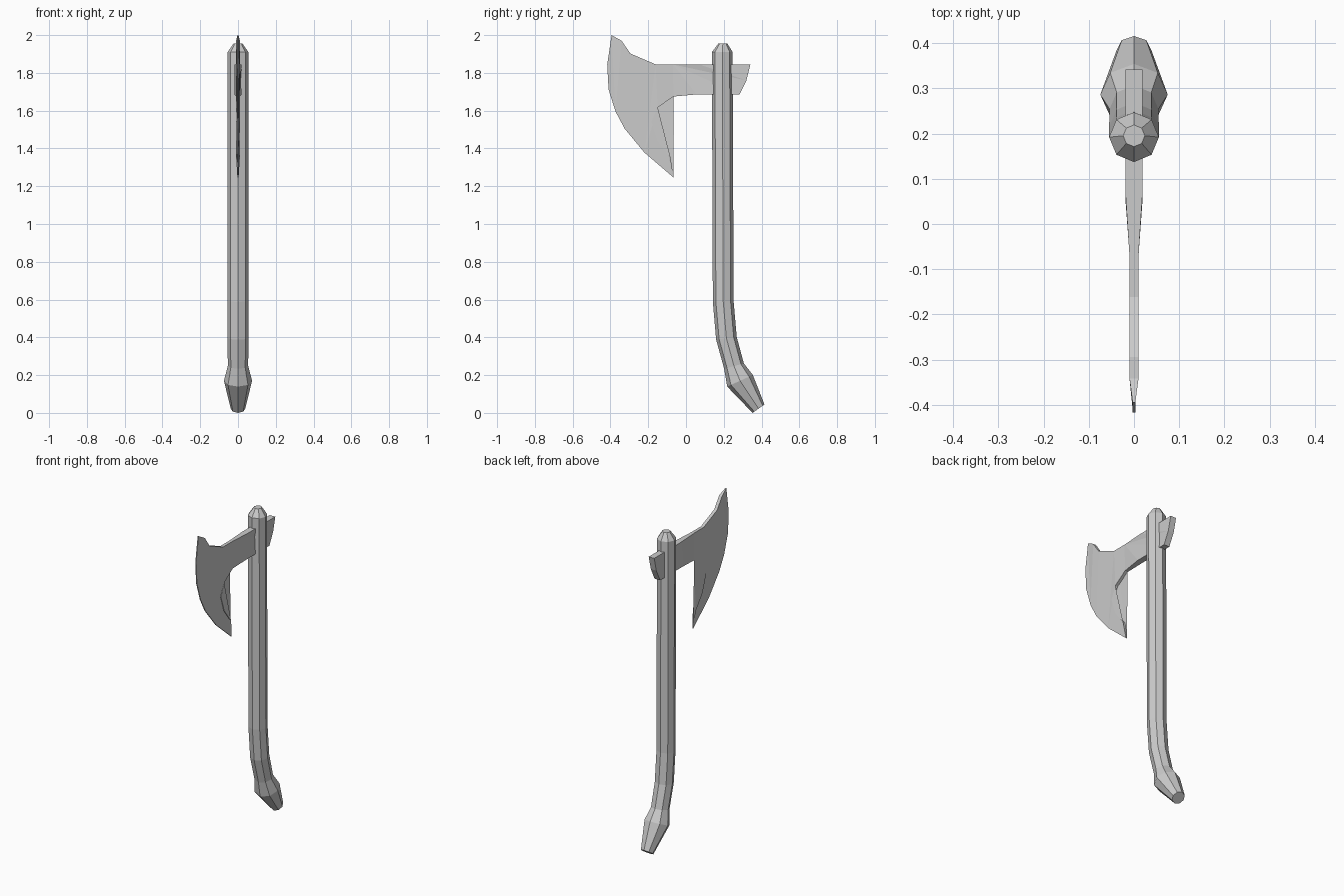
import bpy, bmesh
from math import sin, cos, pi, radians
from mathutils import Vector

if "Cube" in bpy.data.objects:
    bpy.data.objects.remove(bpy.data.objects["Cube"])


def finish(name, bm):
    bmesh.ops.recalc_face_normals(bm, faces=bm.faces)
    mesh = bpy.data.meshes.new(name)
    bm.to_mesh(mesh)
    bm.free()
    obj = bpy.data.objects.new(name, mesh)
    bpy.context.collection.objects.link(obj)
    return obj


def octagonal_tube(name, rings, sides=8):
    """Loft rings of (y, z, radius, tilt in degrees) and cap both ends."""
    bm = bmesh.new()
    loops = []
    for y, z, r, tilt in rings:
        t = radians(tilt)
        loop = []
        for i in range(sides):
            a = 2 * pi * i / sides
            d = r * sin(a)
            loop.append(bm.verts.new((r * cos(a), y + d * cos(t), z + d * sin(t))))
        loops.append(loop)
    for a, b in zip(loops, loops[1:]):
        for i in range(sides):
            j = (i + 1) % sides
            bm.faces.new((a[i], a[j], b[j], b[i]))
    bm.faces.new(loops[0])
    bm.faces.new(loops[-1])
    return finish(name, bm)


def plate(name, outline):
    """Mirrored plate from an outline of (y, z, half thickness)."""
    bm = bmesh.new()
    left, right = ([bm.verts.new((s * h, y, z)) for y, z, h in outline] for s in (-1, 1))
    n = len(outline)
    for i in range(n):
        j = (i + 1) % n
        bm.faces.new((left[i], left[j], right[j], right[i]))
    sides = [bm.faces.new(left), bm.faces.new(right)]
    bmesh.ops.triangulate(bm, faces=sides)
    return finish(name, bm)


# Curved wooden handle with swollen grip end and chamfered top
octagonal_tube("handle", [
    (0.384, 0.0225, 0.0385, 35.5),
    (0.286, 0.170, 0.0745, 24.5),
    (0.254, 0.248, 0.054, 15),
    (0.214, 0.395, 0.055, 7),
    (0.197, 0.590, 0.055, 2),
    (0.192, 1.910, 0.055, 0),
    (0.195, 1.955, 0.024, 0),
])

# Bearded axe head: thick at the socket, thin along the cutting edge
EDGE, BODY, THICK = 0.003, 0.010, 0.019
plate("axe_head", [
    # cutting edge, top to bottom
    (-0.394, 2.000, EDGE), (-0.417, 1.844, EDGE), (-0.410, 1.712, EDGE),
    (-0.373, 1.595, EDGE), (-0.325, 1.505, EDGE), (-0.220, 1.378, EDGE),
    (-0.066, 1.246, EDGE),
    # inner side of the beard
    (-0.082, 1.352, BODY), (-0.150, 1.442, BODY), (-0.183, 1.542, BODY),
    (-0.150, 1.617, BODY), (-0.066, 1.675, BODY),
    # neck and poll
    (0.055, 1.686, THICK), (0.283, 1.686, THICK), (0.320, 1.760, THICK),
    (0.341, 1.845, THICK), (0.070, 1.845, THICK), (-0.070, 1.845, BODY),
    # upper horn
    (-0.161, 1.845, BODY), (-0.294, 1.902, BODY), (-0.341, 1.970, BODY),
])
